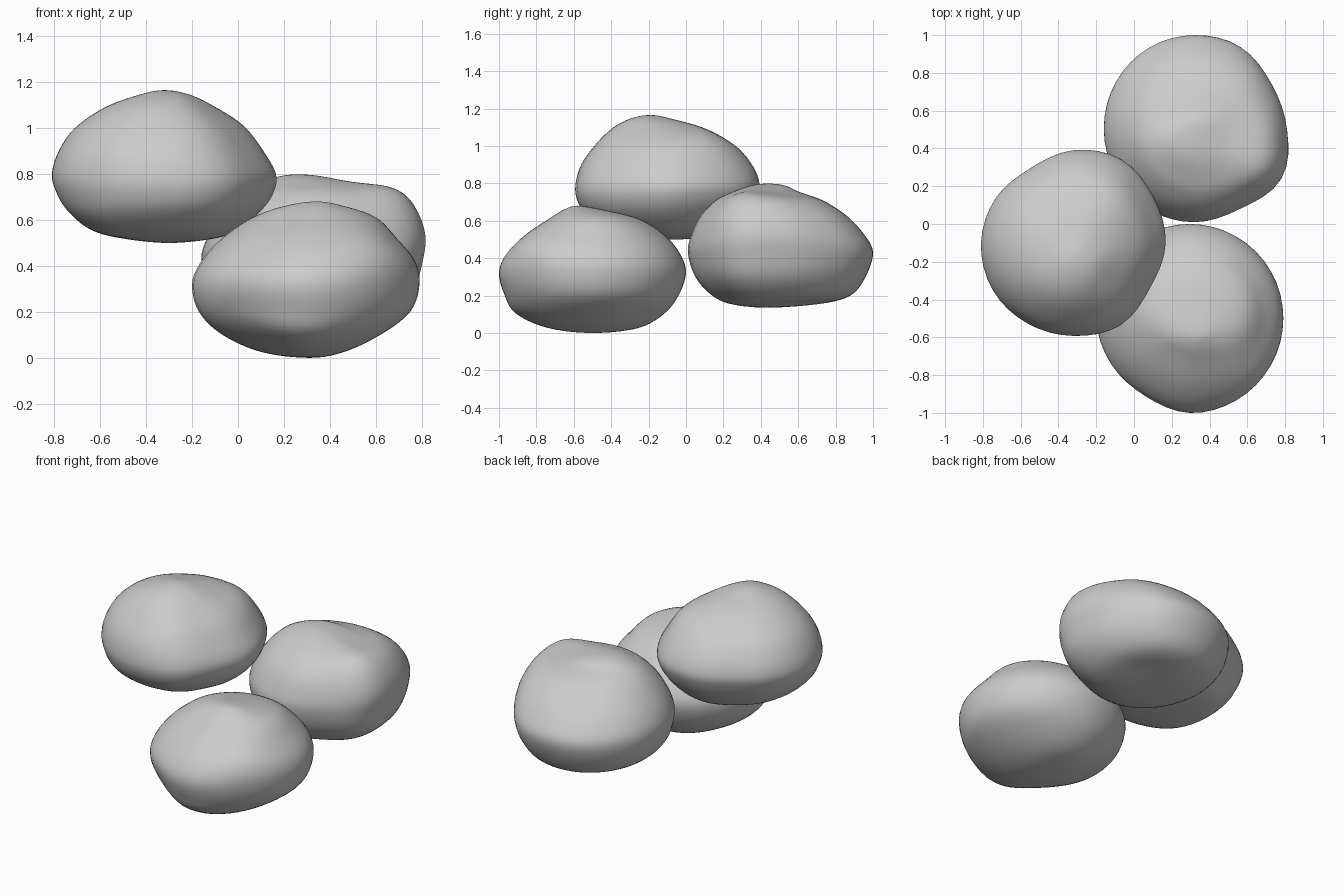
import bpy
from math import sin, cos, pi, exp

SEGMENTS, STEPS = 48, 5


def spline(a, b, c, d, t):
    return b + 0.5 * t * (c - a + t * (2 * a - 5 * b + 4 * c - d + t * (3 * (b - c) + d - a)))


def swapped(ring):
    z, x0, x1, y0, y1 = ring
    return (z, x1, x0, y1, y0)


def rock(name, rings, plan, dents=()):
    """Loft rings (z, x min, x max, y min, y max); plan scales the radius every 30 degrees.
    Dents (x, y, z, width, lift) push the surface up or down locally."""
    rows = [swapped(rings[1])] + rings + [swapped(rings[-2])]
    levels = []
    for i in range(1, len(rows) - 2):
        for s in range(STEPS):
            levels.append([spline(*v, s / STEPS) for v in zip(*rows[i - 1:i + 3])])
    levels.append(rings[-1])

    def point(level, k):
        z, x0, x1, y0, y1 = level
        u = 12 * k / SEGMENTS
        j = int(u)
        f = spline(*[plan[(j + o) % 12] for o in (-1, 0, 1, 2)], u - j)
        a = 2 * pi * k / SEGMENTS
        x = (x0 + x1) / 2 + f * (x1 - x0) / 2 * cos(a)
        y = (y0 + y1) / 2 + f * (y1 - y0) / 2 * sin(a)
        lift = sum(h * exp(-((x - dx) ** 2 + (y - dy) ** 2 + (z - dz) ** 2) / w ** 2)
                   for dx, dy, dz, w, h in dents)
        return (x, y, z + lift)

    verts = [point(levels[0], 0)]
    for level in levels[1:-1]:
        verts += [point(level, k) for k in range(SEGMENTS)]
    verts.append(point(levels[-1], 0))
    n, last = len(levels) - 2, len(verts) - 1
    faces = []
    for k in range(SEGMENTS):
        m = (k + 1) % SEGMENTS
        faces.append((0, 1 + m, 1 + k))
        for r in range(n - 1):
            b = 1 + r * SEGMENTS
            faces.append((b + k, b + m, b + SEGMENTS + m, b + SEGMENTS + k))
        b = 1 + (n - 1) * SEGMENTS
        faces.append((b + k, b + m, last))
    mesh = bpy.data.meshes.new(name)
    mesh.from_pydata(verts, [], faces)
    mesh.polygons.foreach_set("use_smooth", [True] * len(faces))
    bpy.context.collection.objects.link(bpy.data.objects.new(name, mesh))


# Low rock at the front
rock("front_rock", [
    (0.00, 0.31, 0.31, -0.50, -0.50),
    (0.025, 0.10, 0.46, -0.74, -0.26),
    (0.10, -0.07, 0.62, -0.91, -0.12),
    (0.20, -0.17, 0.75, -0.97, -0.04),
    (0.32, -0.20, 0.79, -1.00, 0.00),
    (0.42, -0.16, 0.77, -0.96, -0.03),
    (0.52, -0.07, 0.69, -0.86, -0.11),
    (0.61, 0.06, 0.60, -0.73, -0.25),
    (0.66, 0.20, 0.46, -0.65, -0.45),
    (0.68, 0.34, 0.34, -0.58, -0.58)],
    [1, 1, 1, 1, 1, 1, 1, 0.97, 0.95, 1, 1, 1],
    [(0.62, -0.82, 0.42, 0.2, 0.04), (0.0, -0.85, 0.12, 0.2, 0.03)])

# Middle rock at the back, with a shallow saddle on top
rock("back_rock", [
    (0.13, 0.35, 0.35, 0.50, 0.50),
    (0.15, 0.12, 0.52, 0.26, 0.72),
    (0.20, -0.03, 0.66, 0.14, 0.88),
    (0.30, -0.13, 0.76, 0.05, 0.96),
    (0.43, -0.16, 0.80, 0.01, 1.00),
    (0.53, -0.13, 0.81, 0.03, 0.95),
    (0.63, -0.06, 0.78, 0.08, 0.855),
    (0.71, 0.02, 0.72, 0.16, 0.73),
    (0.755, 0.09, 0.62, 0.25, 0.61),
    (0.79, 0.18, 0.42, 0.35, 0.53),
    (0.80, 0.28, 0.28, 0.44, 0.44)],
    [1, 0.97, 1.01, 1, 1, 1, 1, 1, 1, 1, 0.99, 1.08],
    [(0.52, 0.48, 0.76, 0.16, -0.02), (0.66, 0.27, 0.72, 0.12, 0.01),
     (0.42, 0.62, 0.16, 0.15, 0.02)])

# High rock resting on the other two
rock("top_rock", [
    (0.50, -0.30, -0.30, -0.05, -0.05),
    (0.52, -0.50, -0.10, -0.28, 0.14),
    (0.56, -0.64, 0.00, -0.43, 0.24),
    (0.64, -0.74, 0.10, -0.54, 0.32),
    (0.72, -0.79, 0.155, -0.585, 0.37),
    (0.80, -0.81, 0.165, -0.59, 0.39),
    (0.90, -0.78, 0.11, -0.56, 0.35),
    (1.00, -0.71, 0.03, -0.49, 0.26),
    (1.09, -0.58, -0.10, -0.40, 0.10),
    (1.145, -0.43, -0.21, -0.30, -0.08),
    (1.165, -0.32, -0.32, -0.19, -0.19)],
    [1, 1, 1.04, 1, 0.93, 0.97, 1, 1.01, 1, 1, 1.02, 0.96],
    [(-0.06, 0.12, 1.02, 0.17, 0.03), (-0.65, -0.4, 0.58, 0.2, -0.02)])
